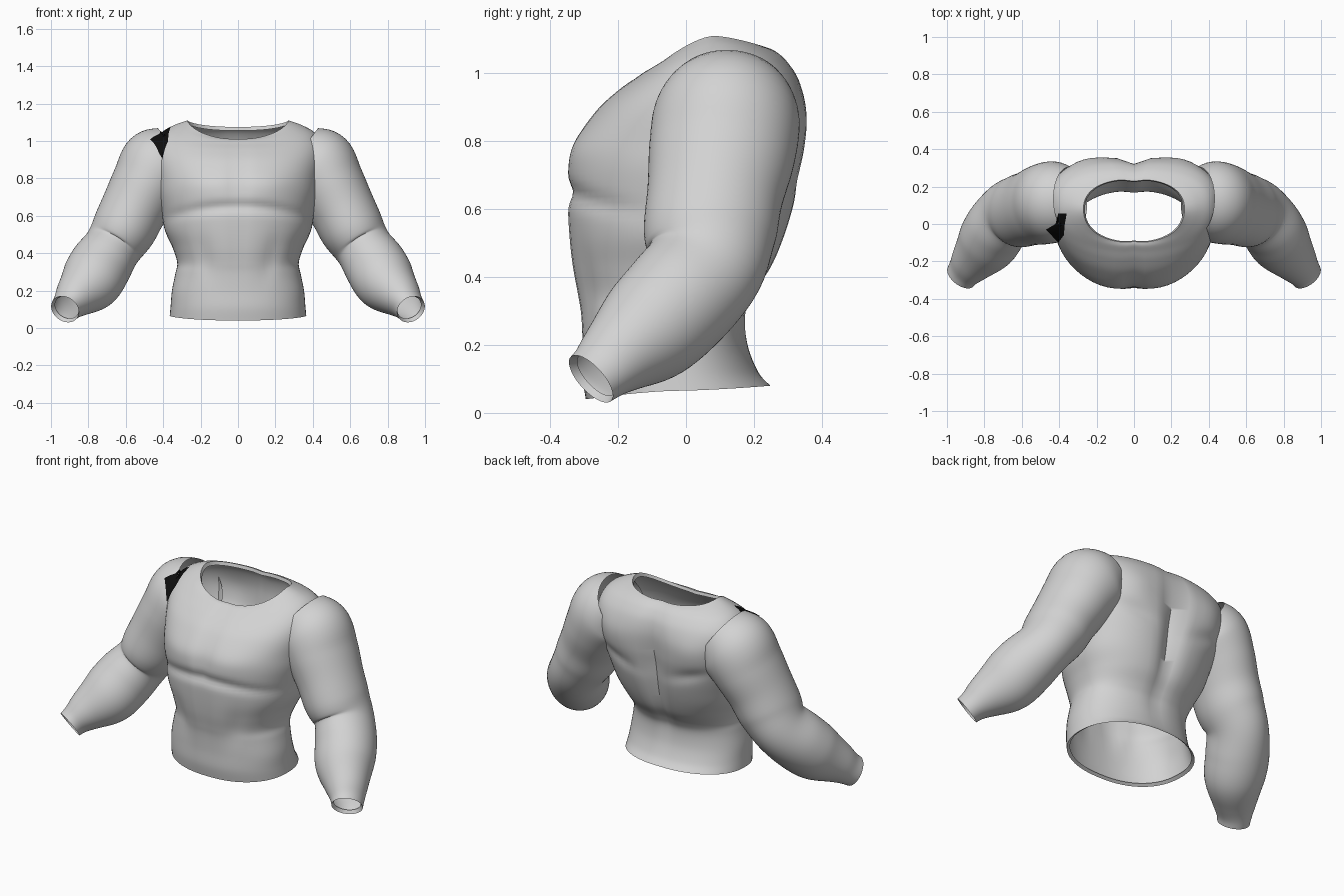
import bpy, math
from mathutils import Vector
from mathutils.bvhtree import BVHTree

if "Cube" in bpy.data.objects:
    bpy.data.objects.remove(bpy.data.objects["Cube"])


def material(name, rgb):
    m = bpy.data.materials.new(name)
    m.diffuse_color = (*rgb, 1)
    m.use_nodes = True
    m.node_tree.nodes["Principled BSDF"].inputs["Base Color"].default_value = m.diffuse_color
    return m


SKIN = material("light_grey", (0.65, 0.65, 0.65))
BLACK = material("black", (0.004, 0.004, 0.004))
SEG = 64


def spline(keys, steps):
    """Catmull-Rom interpolation of equal-length tuples."""
    out = []
    for i in range(len(keys) - 1):
        p = [keys[max(0, min(len(keys) - 1, i + k))] for k in (-1, 0, 1, 2)]
        for s in range(steps):
            t = s / steps
            out.append([0.5 * (2 * b + (c - a) * t + (2 * a - 5 * b + 4 * c - d) * t * t
                        + (3 * b - a - 3 * c + d) * t ** 3) for a, b, c, d in zip(*p)])
    out.append(list(keys[-1]))
    return out


def rim(ring, scale, shift):
    """Copy of an edge ring, turned inward."""
    mid = sum(ring, Vector()) / len(ring)
    return [mid + (v - mid) * scale + Vector(shift) for v in ring]


def make(name, verts, faces, mat):
    me = bpy.data.meshes.new(name)
    me.from_pydata([tuple(v) for v in verts], [], faces)
    me.materials.append(mat)
    ob = bpy.data.objects.new(name, me)
    bpy.context.collection.objects.link(ob)
    bpy.ops.object.select_all(action='DESELECT')
    ob.select_set(True)
    bpy.context.view_layer.objects.active = ob
    bpy.ops.object.mode_set(mode='EDIT')
    bpy.ops.mesh.select_all(action='SELECT')
    bpy.ops.mesh.normals_make_consistent(inside=False)
    bpy.ops.object.mode_set(mode='OBJECT')
    bpy.ops.object.shade_smooth_by_angle(angle=math.radians(50))
    return ob


def loft(name, rings):
    verts = [v for r in rings for v in r]
    faces = [(j * SEG + i, j * SEG + (i + 1) % SEG, (j + 1) * SEG + (i + 1) % SEG, (j + 1) * SEG + i)
             for j in range(len(rings) - 1) for i in range(SEG)]
    return make(name, verts, faces, SKIN)


def bump(v, centre, width):
    return math.exp(-((v - centre) / width) ** 2)


# Torso: side z, front dz, back dz, half width, front y, back y, side y
TORSO = [
    (0.065, -0.025, 0.015, 0.365, -0.295, 0.25, -0.03),
    (0.12, -0.01, 0.0, 0.36, -0.305, 0.215, -0.04),
    (0.20, 0, 0, 0.353, -0.305, 0.185, -0.05),
    (0.29, 0, 0, 0.335, -0.31, 0.18, -0.04),
    (0.35, 0, 0, 0.325, -0.32, 0.205, -0.02),
    (0.43, 0, 0, 0.35, -0.335, 0.26, 0.0),
    (0.52, 0, 0, 0.39, -0.345, 0.30, 0.02),
    (0.62, 0, 0, 0.41, -0.35, 0.33, 0.04),
    (0.72, 0, 0, 0.43, -0.345, 0.345, 0.05),
    (0.80, 0, 0, 0.44, -0.325, 0.355, 0.07),
    (0.90, -0.01, 0, 0.455, -0.265, 0.355, 0.09),
    (0.98, -0.03, 0, 0.45, -0.20, 0.335, 0.10),
    (1.045, -0.06, -0.01, 0.41, -0.15, 0.30, 0.10),
    (1.085, -0.08, -0.02, 0.34, -0.12, 0.265, 0.09),
    (1.11, -0.10, -0.035, 0.27, -0.10, 0.24, 0.08),
]


def torso_ring(zs, df, db, hw, yf, yb, yc):
    ring = []
    for i in range(SEG):
        a = 2 * math.pi * i / SEG
        c, s = math.cos(a), math.sin(a)
        n = 2.25 if s < 0 else 2.2 + 0.7 * bump(zs, 0.85, 0.2)
        x = hw * math.copysign(abs(c) ** (2 / n), c)
        w = abs(s) ** (2 / n)
        z = zs + (df if s < 0 else db) * w ** 1.5
        ax = abs(x)
        if s < 0:
            y = yc + (yf - yc) * w
            # breast groove, underline of the chest, belly centre line and side creases
            y += w * 0.016 * bump(x, 0, 0.035) * bump(z, 0.82, 0.2)
            y += w * 0.016 * bump(z, 0.65 - 0.4 * ax * ax, 0.03)
            y -= w * 0.012 * bump(ax, 0.17, 0.13) * bump(z, 0.76, 0.08)
            y += w * 0.007 * bump(x, 0, 0.03) * bump(z, 0.45, 0.15)
            y += w * 0.012 * bump(ax, 0.16 + 0.2 * (z - 0.3), 0.04) * bump(z, 0.38, 0.12)
        else:
            y = yc + (yb - yc) * w
            # spine groove and shoulder blade swelling
            y -= w * 0.045 * bump(x, 0, 0.045) * bump(z, 0.68, 0.33)
            y -= w * 0.015 * bump(x, 0, 0.12) * bump(z, 0.65, 0.25)
            y += w * 0.012 * bump(ax, 0.26, 0.1) * bump(z, 0.85, 0.1)
            y -= w * 0.012 * bump(z, 0.70 + 0.3 * (ax - 0.2), 0.035) * bump(ax, 0.25, 0.12)
        ring.append(Vector((x, y, z)))
    return ring


rings = [torso_ring(*k) for k in spline(TORSO, 6)]
rings = [rim(rings[0], 0.95, (0, 0, 0.012))] + rings + [rim(rings[-1], 0.97, (0, 0, -0.02))]
torso = loft("torso", rings)

# Arm: centre x, y, z, radius outward, radius front-to-back
ARM = [
    (0.34, 0.125, 0.93, 0.165, 0.18),
    (0.42, 0.12, 0.87, 0.21, 0.215),
    (0.49, 0.105, 0.76, 0.192, 0.215),
    (0.555, 0.085, 0.64, 0.178, 0.20),
    (0.61, 0.07, 0.53, 0.172, 0.195),
    (0.672, 0.055, 0.43, 0.155, 0.175),
    (0.735, -0.02, 0.335, 0.168, 0.172),
    (0.79, -0.11, 0.245, 0.163, 0.16),
    (0.865, -0.20, 0.17, 0.118, 0.12),
    (0.905, -0.25, 0.125, 0.088, 0.098),
    (0.925, -0.28, 0.10, 0.08, 0.09),
]


def arm_rings(side):
    path = spline(ARM, 6)
    out = []
    for j, (x, y, z, ra, rb) in enumerate(path):
        p, q = path[max(0, j - 2)], path[min(len(path) - 1, j + 2)]
        d = (Vector(q[:3]) - Vector(p[:3])).normalized()
        a = Vector((-d.z, 0, d.x)).normalized()
        b = a.cross(d)
        ring = []
        for i in range(SEG):
            t = 2 * math.pi * i / SEG
            v = Vector((x, y, z)) + a * ra * math.cos(t) + b * rb * math.sin(t)
            v.z = max(v.z, 0)
            ring.append(Vector((v.x * side, v.y, v.z)))
        out.append(ring)
    out.append(rim(out[-1], 0.85, (-0.01 * side, 0.015, 0.01)))
    return out


arms = [loft(n, arm_rings(s)) for n, s in (("right_arm", -1), ("left_arm", 1))]

# Dark shoulder patch: outline draped over the shoulder
trees = [BVHTree.FromPolygons([v.co for v in o.data.vertices], [tuple(p.vertices) for p in o.data.polygons])
         for o in (torso, arms[0])]
OUTLINE = [(-0.36, 0.055), (-0.405, 0.055), (-0.42, 0.0), (-0.47, -0.03),
           (-0.405, -0.10), (-0.375, -0.06), (-0.37, 0.0)]
centre = Vector((-0.40, -0.02))
edge = []
for i, p in enumerate(OUTLINE):
    q = OUTLINE[(i + 1) % len(OUTLINE)]
    edge += [Vector(p).lerp(Vector(q), k / 4) for k in range(4)]


def drape(p):
    hits = [t.ray_cast(Vector((p.x, p.y, 2)), Vector((0, 0, -1)))[0] for t in trees]
    return Vector((p.x, p.y, max([h.z for h in hits if h] + [0.9]) + 0.006))


m, LEVELS = len(edge), 6
verts = [drape(centre.lerp(p, k / LEVELS)) for k in range(1, LEVELS + 1) for p in edge] + [drape(centre)]
faces = [(k * m + i, (k + 1) * m + i, (k + 1) * m + (i + 1) % m, k * m + (i + 1) % m)
         for k in range(LEVELS - 1) for i in range(m)]
faces += [(len(verts) - 1, i, (i + 1) % m) for i in range(m)]
make("shoulder_patch", verts, faces, BLACK)
